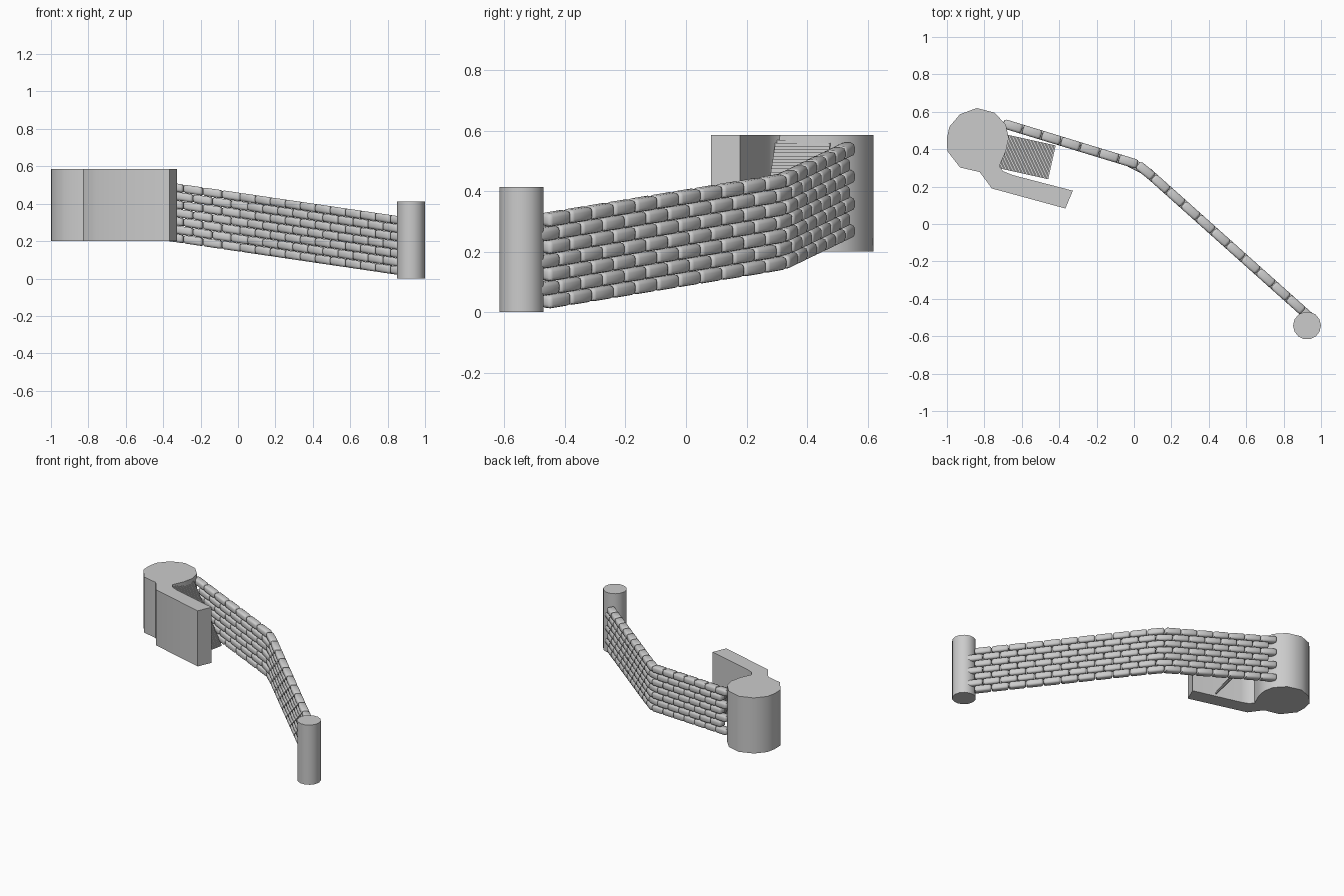
import bpy, bmesh, math
from mathutils import Vector, Matrix

if "Cube" in bpy.data.objects:
    bpy.data.objects.remove(bpy.data.objects["Cube"])


def finish(bm, name, smooth=None):
    bmesh.ops.recalc_face_normals(bm, faces=bm.faces)
    me = bpy.data.meshes.new(name)
    bm.to_mesh(me)
    bm.free()
    ob = bpy.data.objects.new(name, me)
    bpy.context.collection.objects.link(ob)
    if smooth:
        bpy.ops.object.select_all(action='DESELECT')
        ob.select_set(True)
        bpy.context.view_layer.objects.active = ob
        bpy.ops.object.shade_smooth_by_angle(angle=math.radians(smooth))
    return ob


def prism(name, pts, z0, z1, smooth=None):
    bm = bmesh.new()
    face = bm.faces.new([bm.verts.new((x, y, z0)) for x, y in pts])
    ext = bmesh.ops.extrude_face_region(bm, geom=[face])
    bmesh.ops.translate(bm, vec=(0, 0, z1 - z0),
                        verts=[g for g in ext['geom'] if isinstance(g, bmesh.types.BMVert)])
    return finish(bm, name, smooth)


def add_box(bm, center, size, angle):
    m = Matrix.Translation(center) @ Matrix.Rotation(angle, 4, 'Z') @ Matrix.Diagonal((*size, 1))
    return bmesh.ops.create_cube(bm, size=1, matrix=m)['verts']


# Tower with a hooked side arm, one extruded outline
outline = [(-1.0, 0.46), (-0.987, 0.52), (-0.93, 0.587), (-0.84, 0.62), (-0.745, 0.595),
           (-0.685, 0.53), (-0.67, 0.46), (-0.685, 0.39), (-0.72, 0.31), (-0.70, 0.282),
           (-0.65, 0.262), (-0.327, 0.178), (-0.367, 0.083), (-0.76, 0.19),
           (-0.825, 0.278), (-0.93, 0.302), (-0.998, 0.39)]
prism("tower_and_arm", outline, 0.2, 0.585, 40)

# End post
post = [(0.925 + 0.0745 * math.cos(math.tau * i / 14),
         -0.543 + 0.0745 * math.sin(math.tau * i / 14)) for i in range(14)]
prism("end_post", post, 0.0, 0.413, 40)

# Staircase: thin steps climbing towards the tower
bm = bmesh.new()
steps = 36
start, end = Vector((-0.44, 0.33)), Vector((-0.71, 0.39))
run = (end - start).length / steps
rise = 0.38 / steps
angle = math.atan2(end.y - start.y, end.x - start.x)
for i in range(steps):
    p = start.lerp(end, (i + 0.5) / steps)
    add_box(bm, (p.x, p.y, 0.2 + rise * (i + 0.5)), (run * 1.3, 0.185, rise), angle)
finish(bm, "stairs")

# Wall: staggered rounded bricks along a bent path, sheared to follow the slope
path = [Vector((-0.675, 0.53)), Vector((0.03, 0.315)), Vector((0.925, -0.485))]
len1, len2 = (path[1] - path[0]).length, (path[2] - path[1]).length


def along(s):
    if s < len1:
        return path[0].lerp(path[1], s / len1)
    return path[1].lerp(path[2], (s - len1) / len2)


bm = bmesh.new()
rows, count, pitch, thick = 7, 18, 0.045, 0.05
length = (len1 + len2) / count
for r in range(rows):
    shift = -0.25 if r % 2 == 0 else 0.25
    for k in range(count):
        a, b = along((k + shift) * length), along((k + 1 + shift) * length)
        mid, d = (a + b) / 2, b - a
        add_box(bm, (mid.x, mid.y, pitch * (r + 0.5)),
                (d.length * 0.98, thick, pitch * 0.98), math.atan2(d.y, d.x))
bmesh.ops.bevel(bm, geom=bm.edges[:], offset=0.013, segments=2, profile=0.5, affect='EDGES')
for v in bm.verts:
    v.co.z += 0.02 + (0.85 - v.co.x) * 0.147
finish(bm, "brick_wall", 50)
